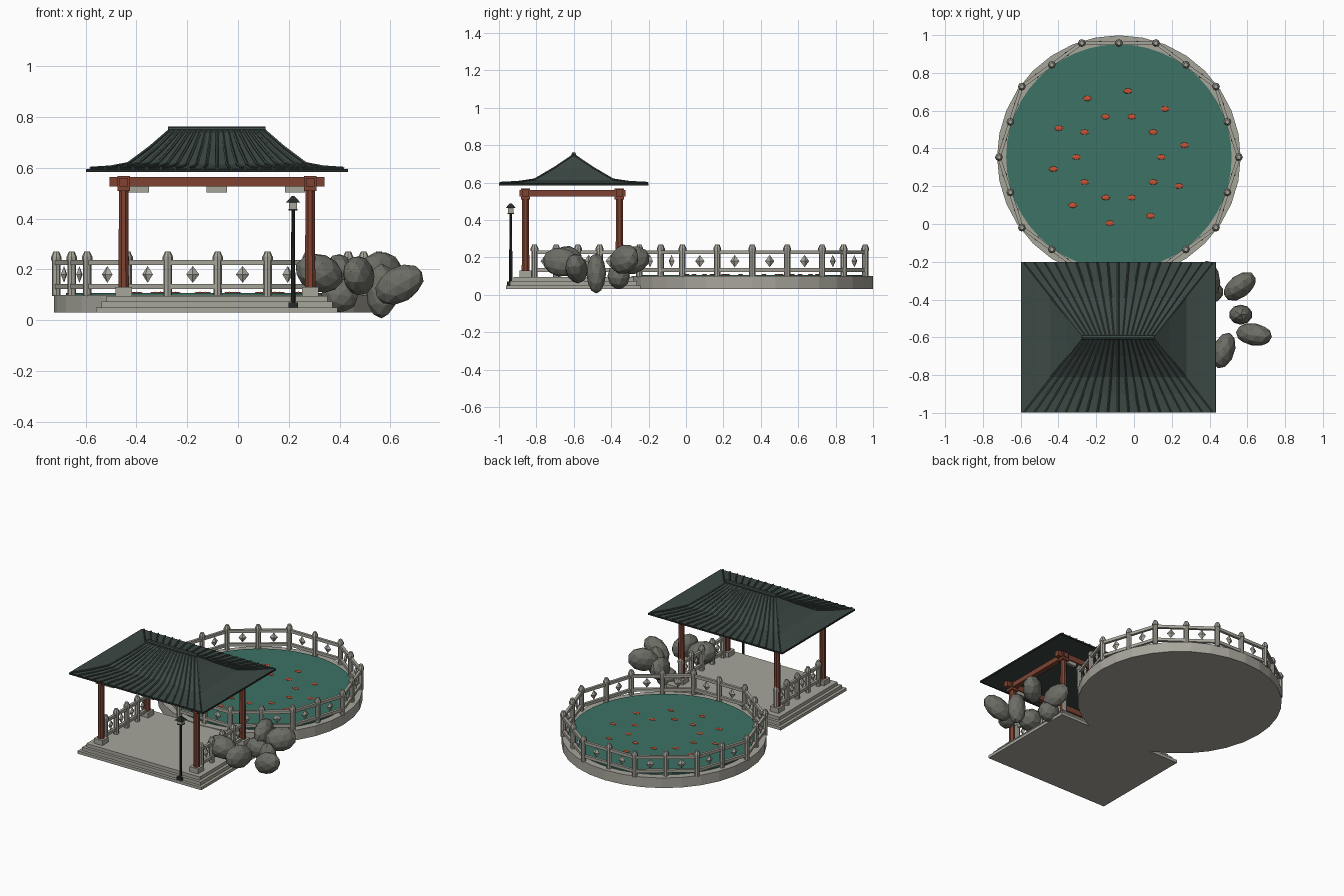
import bpy, bmesh, math
from mathutils import Matrix, Vector

cube = bpy.data.objects.get("Cube")
if cube:
    bpy.data.objects.remove(cube, do_unlink=True)


def material(name, rgb):
    m = bpy.data.materials.new(name)
    m.use_nodes = True
    color = (*rgb, 1)
    m.diffuse_color = color
    node = m.node_tree.nodes["Principled BSDF"]
    node.inputs["Base Color"].default_value = color
    node.inputs["Roughness"].default_value = 0.9
    return m


STONE = material("pale stone", (0.39, 0.38, 0.33))
ROOF = material("dark green tile", (0.045, 0.066, 0.058))
TRIM = material("near black trim", (0.018, 0.024, 0.022))
WOOD = material("red brown wood", (0.21, 0.055, 0.032))
WATER = material("pond green", (0.045, 0.17, 0.13))
FISH = material("fish orange", (0.55, 0.085, 0.035))
ROCK = material("grey rock", (0.15, 0.155, 0.13))


def finish(name, bm, mat):
    bmesh.ops.recalc_face_normals(bm, faces=bm.faces)
    mesh = bpy.data.meshes.new(name)
    bm.to_mesh(mesh)
    bm.free()
    mesh.materials.append(mat)
    ob = bpy.data.objects.new(name, mesh)
    bpy.context.collection.objects.link(ob)
    return ob


def box(bm, center, size, turn=0):
    m = Matrix.Translation(center) @ Matrix.Rotation(turn, 4, 'Z') @ Matrix.Diagonal((*size, 1))
    bmesh.ops.create_cube(bm, size=1, matrix=m)


def cone(bm, x, y, z0, z1, r0, r1, sides=8, turn=0):
    m = Matrix.Translation((x, y, (z0 + z1) / 2)) @ Matrix.Rotation(turn, 4, 'Z')
    bmesh.ops.create_cone(bm, cap_ends=True, segments=sides, radius1=r0, radius2=r1,
                          depth=z1 - z0, matrix=m)


def bar(bm, a, b, r, sides=6):
    a, b = Vector(a), Vector(b)
    m = Matrix.Translation((a + b) / 2) @ (b - a).to_track_quat('Z', 'Y').to_matrix().to_4x4()
    bmesh.ops.create_cone(bm, cap_ends=True, segments=sides, radius1=r, radius2=r,
                          depth=(b - a).length, matrix=m)


def blob(bm, center, size, tilt=(0, 0, 0), detail=2):
    m = Matrix.Translation(center)
    for angle, axis in zip(tilt, 'XYZ'):
        m = m @ Matrix.Rotation(math.radians(angle), 4, axis)
    bmesh.ops.create_icosphere(bm, subdivisions=detail, radius=1,
                               matrix=m @ Matrix.Diagonal((*size, 1)))


# Railing: posts with caps, two rails and a diamond in each bay
def railing(name, points, closed=False):
    posts, rails, gems = bmesh.new(), bmesh.new(), bmesh.new()
    for x, y in points:
        cone(posts, x, y, 0.095, 0.235, 0.017, 0.017)
        cone(posts, x, y, 0.235, 0.25, 0.021, 0.021)
        cone(posts, x, y, 0.25, 0.27, 0.02, 0.011)
    ends = points[1:] + points[:1] if closed else points[1:]
    for (ax, ay), (bx, by) in zip(points, ends):
        cx, cy = (ax + bx) / 2, (ay + by) / 2
        turn, length = math.atan2(by - ay, bx - ax), math.hypot(bx - ax, by - ay)
        for z in (0.132, 0.227):
            box(rails, (cx, cy, z), (length, 0.018, 0.02), turn)
        m = (Matrix.Translation((cx, cy, 0.18)) @ Matrix.Rotation(turn, 4, 'Z')
             @ Matrix.Diagonal((0.026, 0.013, 0.033, 1)))
        for half in (1, -1):
            bmesh.ops.create_cone(gems, segments=4, radius1=1, radius2=0, depth=1,
                                  matrix=m @ Matrix.Diagonal((1, 1, half, 1))
                                  @ Matrix.Translation((0, 0, 0.5)))
    bmesh.ops.remove_doubles(gems, verts=gems.verts, dist=0.0005)
    finish(name + "_posts", posts, STONE)
    finish(name + "_rails", rails, STONE)
    finish(name + "_diamonds", gems, STONE)


# Pond
PX, PY = -0.08, 0.354
bm = bmesh.new()
cone(bm, PX, PY, 0.03, 0.1, 0.645, 0.645, 32)
finish("pond_base", bm, STONE)
bm = bmesh.new()
cone(bm, PX, PY, 0.098, 0.106, 0.597, 0.597, 48)
finish("pond_water", bm, WATER)

corners = [(PX + 0.635 * math.cos(math.radians(a)), PY + 0.635 * math.sin(math.radians(a)))
           for a in range(0, 360, 36)]
ring = []
for p, q in zip(corners, corners[1:] + corners[:1]):
    ring += [p, ((p[0] + q[0]) / 2, (p[1] + q[1]) / 2)]
railing("pond_railing", ring, closed=True)

# Two rings of fish
bm = bmesh.new()
for radius, start in ((0.225, 0), (0.353, 10.3)):
    for k in range(10):
        a = math.radians(start + 36 * k)
        blob(bm, (PX + radius * math.cos(a), PY + radius * math.sin(a), 0.107),
             (0.023, 0.014, 0.005))
finish("fish", bm, FISH)

# Stepped platform
CX, CY = -0.083, -0.602
bm = bmesh.new()
for i, (z0, z1) in enumerate(((0.03, 0.05), (0.05, 0.073), (0.073, 0.096))):
    box(bm, (CX, CY, (z0 + z1) / 2), (0.95 - 0.04 * i, 0.72 - 0.04 * i, z1 - z0))
finish("platform", bm, STONE)

# Columns with stone feet and top blocks
feet, cols, blocks = bmesh.new(), bmesh.new(), bmesh.new()
DX, DY, MY = 0.367, 0.251, -0.607
for sx in (-1, 1):
    for sy in (-1, 1):
        x, y = CX + sx * DX, MY + sy * DY
        box(feet, (x, y, 0.112), (0.066, 0.066, 0.036))
        cone(cols, x, y, 0.125, 0.53, 0.022, 0.02, 8, math.pi / 8)
        box(blocks, (x, y, 0.538), (0.05, 0.05, 0.058))
finish("column_feet", feet, STONE)
finish("columns", cols, WOOD)
finish("column_blocks", blocks, WOOD)

# Beams and the small plaques below them
bm, plates = bmesh.new(), bmesh.new()
for s in (-1, 1):
    box(bm, (CX, MY + s * DY, 0.545), (0.845, 0.034, 0.038))
    box(bm, (CX + s * DX, MY, 0.543), (0.034, 0.565, 0.034))
    for k in (-1, 0, 1):
        box(plates, (CX + k * 0.307, MY + s * DY, 0.516), (0.08, 0.02, 0.026))
finish("beams", bm, WOOD)
finish("beam_plaques", plates, STONE)

for side, sx in (("left", 1), ("right", -1)):
    railing(side + "_railing", [(CX + sx * DX, -0.81 + 0.116 * k) for k in range(5)])

# Hipped roof with flared eaves
RIDGE, EAVE_X, EAVE_Y, RY = 0.192, 0.512, 0.395, -0.6
profile = [(1, 0.586), (1, 0.595), (0.75, 0.6), (0.53, 0.613), (0.25, 0.678), (0, 0.745)]
bm = bmesh.new()
rings = []
for t, z in profile:
    hx, hy = RIDGE + (EAVE_X - RIDGE) * t, max(EAVE_Y * t, 0.004)
    rings.append([bm.verts.new((CX + sx * hx, RY + sy * hy, z))
                  for sx, sy in ((-1, -1), (1, -1), (1, 1), (-1, 1))])
for low, high in zip(rings, rings[1:]):
    for i in range(4):
        j = (i + 1) % 4
        bm.faces.new((low[i], low[j], high[j], high[i]))
bm.faces.new(rings[0])
bm.faces.new(rings[-1])
finish("roof", bm, ROOF)

# Tile ribs fanning from the ridge to the front and back eaves
bm = bmesh.new()
COUNT = 19
for s in (-1, 1):
    for k in range(COUNT):
        u = (2 * k / (COUNT - 1) - 1) * 0.97
        path = [Vector((CX + u * (RIDGE + (EAVE_X - RIDGE) * t), RY + s * EAVE_Y * t, z + 0.003))
                for t, z in profile[1:]]
        for a, b in zip(path, path[1:]):
            bar(bm, a, b, 0.006, 5)
finish("tile_ribs", bm, ROOF)

# Ridge beam and eave edging
bm = bmesh.new()
box(bm, (CX, RY, 0.744), (2 * RIDGE, 0.022, 0.016))
bar(bm, (CX - RIDGE, RY, 0.75), (CX + RIDGE, RY, 0.75), 0.013, 8)
finish("roof_ridge", bm, ROOF)
bm = bmesh.new()
for s in (-1, 1):
    box(bm, (CX, RY + s * EAVE_Y, 0.589), (2 * EAVE_X + 0.008, 0.008, 0.011))
    box(bm, (CX + s * EAVE_X, RY, 0.589), (0.008, 2 * EAVE_Y, 0.011))
finish("eave_edging", bm, TRIM)

# Lamp post
LX, LY = 0.217, -0.937
bm = bmesh.new()
box(bm, (LX, LY, 0.052), (0.038, 0.038, 0.036))
cone(bm, LX, LY, 0.05, 0.435, 0.009, 0.007)
box(bm, (LX, LY, 0.435), (0.036, 0.036, 0.006))
cone(bm, LX, LY, 0.463, 0.488, 0.04, 0.008, 4, math.pi / 4)
finish("lamp_post", bm, TRIM)
bm = bmesh.new()
box(bm, (LX, LY, 0.45), (0.032, 0.032, 0.03))
finish("lamp_lantern", bm, STONE)

# Rocks beside the pavilion: centre, half sizes, tilt
rocks = [
    ((0.40, -0.29, 0.185), (0.055, 0.10, 0.075), (15, 0, 10)),
    ((0.56, -0.33, 0.19), (0.10, 0.06, 0.08), (0, -15, 38)),
    ((0.565, -0.48, 0.115), (0.062, 0.053, 0.108), (0, 0, 0)),
    ((0.635, -0.585, 0.14), (0.105, 0.06, 0.07), (0, -30, -8)),
    ((0.475, -0.67, 0.175), (0.058, 0.10, 0.078), (-10, 0, -18)),
    ((0.32, -0.63, 0.185), (0.10, 0.075, 0.075), (0, 20, 20)),
    ((0.40, -0.36, 0.10), (0.075, 0.06, 0.07), (0, 10, 0)),
]
for i, (center, size, tilt) in enumerate(rocks):
    bm = bmesh.new()
    blob(bm, center, size, tilt)
    finish(f"rock_{i + 1}", bm, ROCK)
